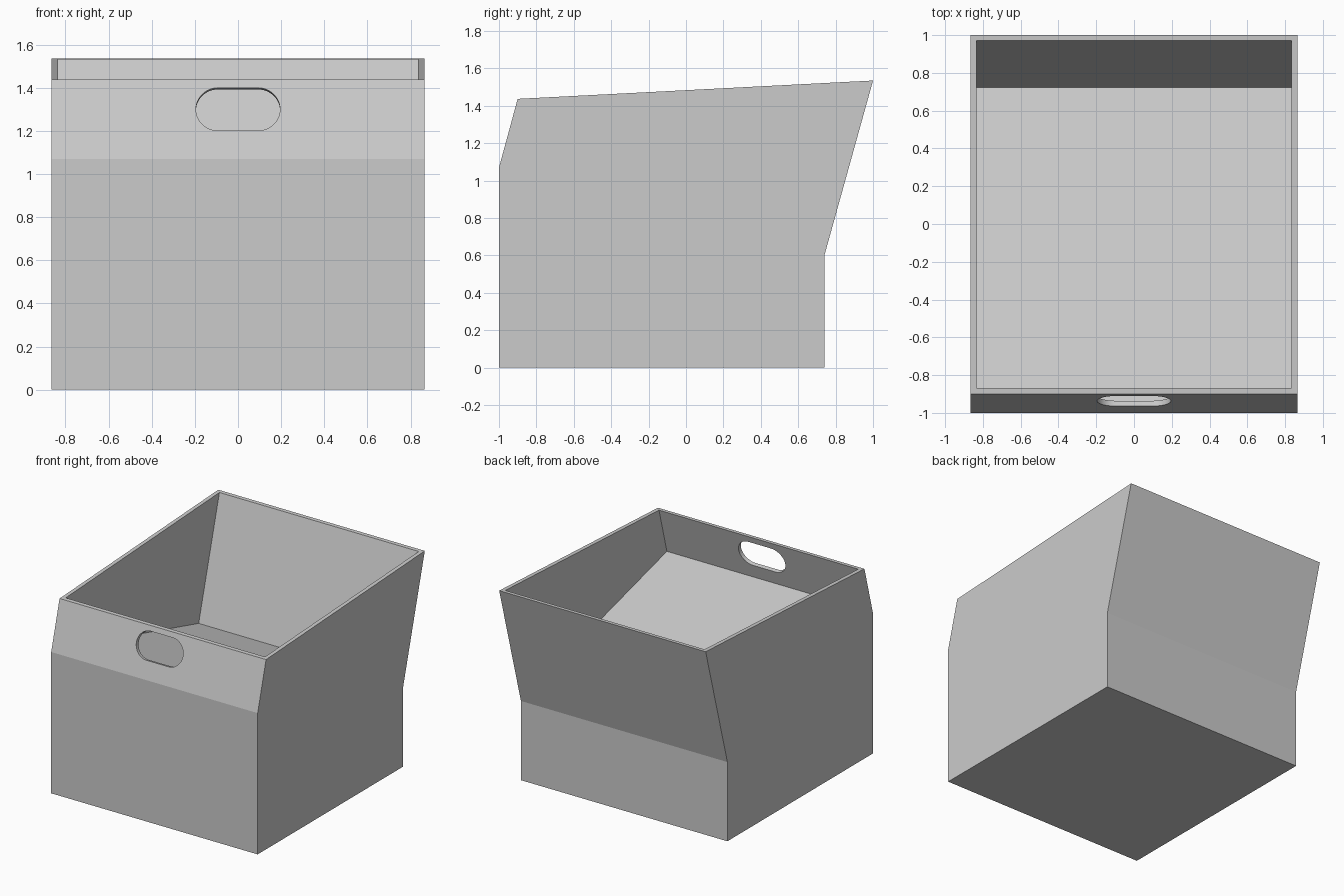
import bpy
import bmesh
from math import sin, cos, pi, radians
from mathutils import Vector

cube = bpy.data.objects.get("Cube")
if cube:
    bpy.data.objects.remove(cube, do_unlink=True)

TILT = radians(15)
HALF_WIDTH = 0.865
WALL = 0.03

# Single grey material
grey = bpy.data.materials.new("light grey")
grey.use_nodes = True
colour = (0.6, 0.6, 0.6, 1)
grey.diffuse_color = colour
grey.node_tree.nodes["Principled BSDF"].inputs["Base Color"].default_value = colour


def prism(name, outline, sweep):
    """Extrude a closed outline of 3D points along a sweep vector."""
    bm = bmesh.new()
    face = bm.faces.new([bm.verts.new(p) for p in outline])
    result = bmesh.ops.extrude_face_region(bm, geom=[face], use_keep_orig=True)
    moved = [g for g in result["geom"] if isinstance(g, bmesh.types.BMVert)]
    bmesh.ops.translate(bm, verts=moved, vec=sweep)
    bmesh.ops.recalc_face_normals(bm, faces=bm.faces)
    mesh = bpy.data.meshes.new(name)
    bm.to_mesh(mesh)
    bm.free()
    mesh.materials.append(grey)
    obj = bpy.data.objects.new(name, mesh)
    bpy.context.collection.objects.link(obj)
    return obj


def side_prism(name, profile, half):
    """Extrude a (y, z) side profile across the width."""
    return prism(name, [(-half, y, z) for y, z in profile], Vector((2 * half, 0, 0)))


# Bin body: upright base with the upper part leaning back
body = side_prism("storage_bin", [
    (-1, 0), (0.74, 0), (0.74, 0.6), (1, 1.535), (-0.9, 1.437), (-1, 1.07)], HALF_WIDTH)

# Open compartment with a floor square to the leaning walls
pocket = side_prism("compartment_cutter", [
    (0.722, 0.637), (0.997, 1.63), (-0.843, 1.535), (-0.964, 1.09)], HALF_WIDTH - WALL)

# Stadium-shaped hand hole, cut square through the leaning front wall
centre = Vector((0, -0.937, 1.3))
up = Vector((0, sin(TILT), cos(TILT)))
out = Vector((0, -cos(TILT), sin(TILT)))
RADIUS, STRAIGHT, STEPS = 0.103, 0.092, 24
outline = []
for side, start in ((1, -pi / 2), (-1, pi / 2)):
    for i in range(STEPS + 1):
        a = start + pi * i / STEPS
        x = side * STRAIGHT + RADIUS * cos(a)
        outline.append(centre + Vector((x, 0, 0)) + up * RADIUS * sin(a) + out * 0.1)
hole = prism("hand_hole_cutter", outline, out * -0.2)

# Cut the compartment and hand hole
bpy.context.view_layer.objects.active = body
for cutter in (pocket, hole):
    cutter.hide_render = True
    cut = body.modifiers.new(cutter.name, "BOOLEAN")
    cut.operation = "DIFFERENCE"
    cut.solver = "EXACT"
    cut.object = cutter
    bpy.ops.object.modifier_apply(modifier=cut.name)
    bpy.data.objects.remove(cutter, do_unlink=True)

# Smooth only the rounded ends of the hand hole
bpy.ops.object.select_all(action="DESELECT")
body.select_set(True)
bpy.ops.object.shade_smooth_by_angle(angle=radians(10))
